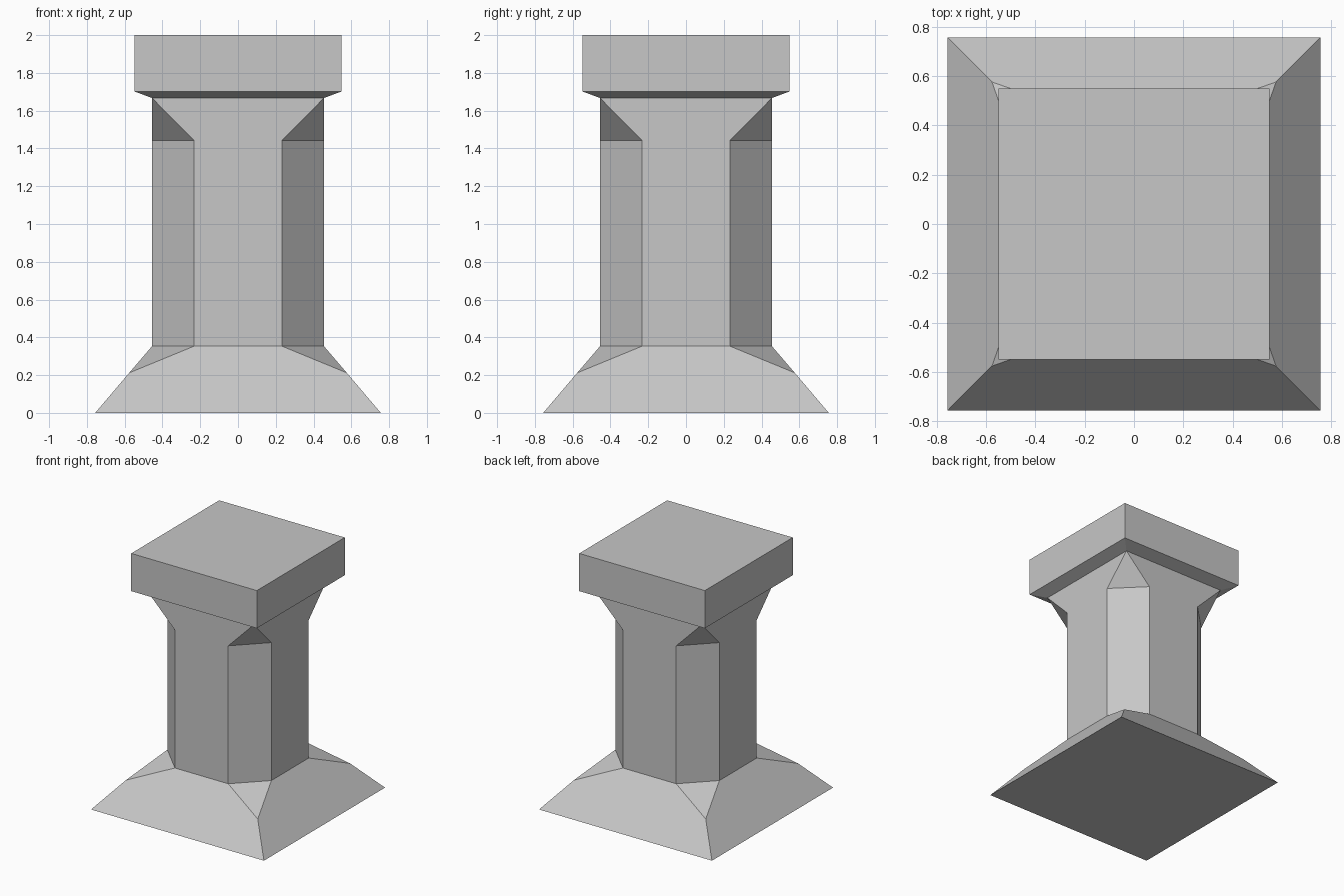
import bpy
import bmesh
import math

cube = bpy.data.objects.get("Cube")
if cube:
    bpy.data.objects.remove(cube, do_unlink=True)

# One plain stone colour
stone = bpy.data.materials.new("light_grey_stone")
stone.use_nodes = True
GREY = (0.57, 0.57, 0.57, 1.0)
stone.diffuse_color = GREY
stone.node_tree.nodes["Principled BSDF"].inputs["Base Color"].default_value = GREY


def ring(bm, half, flat, z):
    """Square of half-width `half` with corners cut back to `flat`."""
    corners = [(half, -flat), (half, flat), (flat, half), (-flat, half),
               (-half, flat), (-half, -flat), (-flat, -half), (flat, -half)]
    return [bm.verts.new((x, y, z)) for x, y in corners]


def loft(name, levels, close_bottom=False, close_top=False):
    """Skin a stack of rings; uncut rings collapse to plain squares."""
    bm = bmesh.new()
    rings = [ring(bm, *level) for level in levels]
    for low, high in zip(rings, rings[1:]):
        for i in range(8):
            j = (i + 1) % 8
            bm.faces.new((low[i], low[j], high[j], high[i]))
    if close_bottom:
        bm.faces.new(rings[0][::-1])
    if close_top:
        bm.faces.new(rings[-1])
    # Weld square corners and merge coplanar facets
    bmesh.ops.remove_doubles(bm, verts=bm.verts[:], dist=0.0005)
    bmesh.ops.dissolve_limit(bm, angle_limit=math.radians(2),
                             verts=bm.verts[:], edges=bm.edges[:])
    mesh = bpy.data.meshes.new(name)
    bm.to_mesh(mesh)
    bm.free()
    mesh.materials.append(stone)
    obj = bpy.data.objects.new(name, mesh)
    bpy.context.collection.objects.link(obj)
    return obj


BODY, FLAT = 0.455, 0.233   # shaft half-width, half-width of its flat sides
FOOT, RIDGE = 0.756, 0.576  # base half-width, where its corner ridge splits
CAP = 0.549

# Sloping base, square at the foot and chamfered where it meets the shaft
loft("base", [(FOOT, FOOT, 0), (RIDGE, RIDGE, 0.212), (BODY, FLAT, 0.353)],
     close_bottom=True)

# Chamfered shaft returning to square corners at the top
loft("shaft", [(BODY, FLAT, 0.353), (BODY, FLAT, 1.443), (BODY, BODY, 1.667)])

# Square cap with a flared underside
loft("cap", [(BODY, BODY, 1.667), (CAP, CAP, 1.702), (CAP, CAP, 2)],
     close_top=True)
